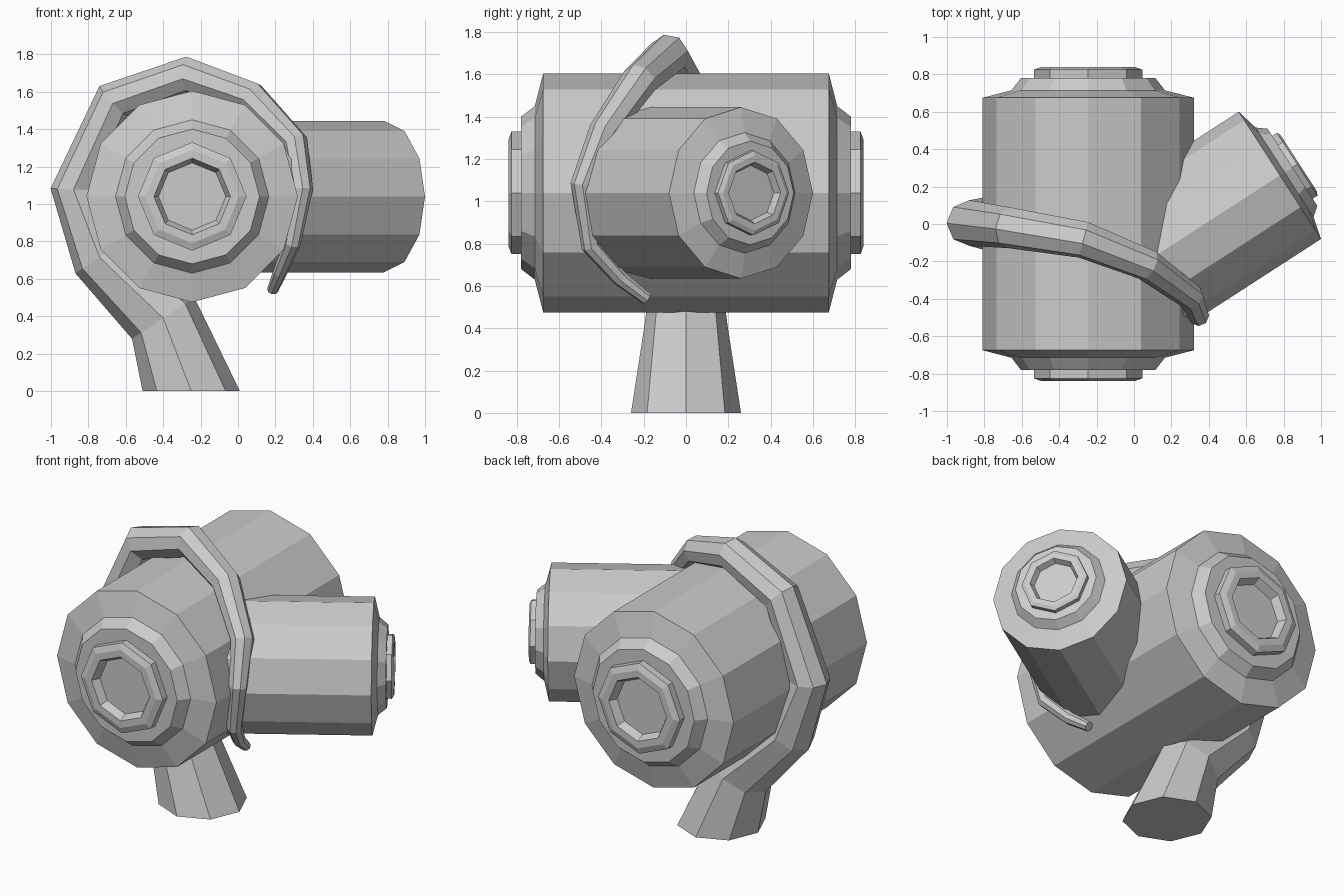
import bpy, bmesh, math
from mathutils import Vector, Matrix

if "Cube" in bpy.data.objects:
    bpy.data.objects.remove(bpy.data.objects["Cube"])

grey = bpy.data.materials.new("light grey")
grey.diffuse_color = (0.6, 0.6, 0.6, 1)
grey.use_nodes = True
grey.node_tree.nodes["Principled BSDF"].inputs["Base Color"].default_value = grey.diffuse_color


def loft(name, rings):
    """Skin a list of equal-length point rings and cap both ends."""
    bm = bmesh.new()
    loops = [[bm.verts.new(p) for p in ring] for ring in rings]
    n = len(loops[0])
    for a, b in zip(loops, loops[1:]):
        for i in range(n):
            j = (i + 1) % n
            bm.faces.new((a[i], a[j], b[j], b[i]))
    bm.faces.new(loops[0][::-1])
    bm.faces.new(loops[-1])
    bmesh.ops.recalc_face_normals(bm, faces=bm.faces)
    mesh = bpy.data.meshes.new(name)
    bm.to_mesh(mesh)
    bm.free()
    mesh.materials.append(grey)
    ob = bpy.data.objects.new(name, mesh)
    bpy.context.collection.objects.link(ob)
    return ob


def circle(center, u, v, r, sides):
    return [center + r * (math.cos(a) * u + math.sin(a) * v)
            for a in (2 * math.pi * i / sides for i in range(sides))]


def turned(name, center, axis, profile, sides):
    """Turn a (distance, radius) profile about an axis, one corner pointing up."""
    center, axis = Vector(center), Vector(axis).normalized()
    up = Vector((0, 0, 1))
    side = axis.cross(up)
    return loft(name, [circle(center + axis * d, up, side, r, sides) for d, r in profile])


# Large drum with stepped ends
MAIN = (-0.245, 0, 1.04)
half = [(0.675, 0.565), (0.715, 0.41), (0.78, 0.36)]
turned("main_drum", MAIN, (0, 1, 0),
       [(-d, r) for d, r in reversed(half)] + half, 12)

# Octagonal hubs with a recessed centre, front and back
hub = [(0.70, 0.29), (0.825, 0.29), (0.84, 0.25), (0.84, 0.205), (0.79, 0.18)]
for label, s in (("front", -1), ("back", 1)):
    turned(label + "_hub", MAIN, (0, s, 0), hub, 8)

# Smaller drum branching off to the right, with its own hub
SIDE, DIRECTION = (0.78, 0.26, 1.04), (0.84, 0.543, 0)
turned("side_drum", SIDE, DIRECTION,
       [(-0.9, 0.405), (0, 0.405), (0.03, 0.285), (0.08, 0.245)], 12)
turned("side_hub", SIDE, DIRECTION,
       [(0.02, 0.20), (0.11, 0.20), (0.12, 0.178), (0.12, 0.146), (0.085, 0.13)], 8)

# Tapering stand that rises from the foot and curls around the drum: x, y, z, radius
path = [(-0.25, 0, 0, 0.26), (-0.40, 0, 0.39, 0.20), (-0.74, 0, 0.715, 0.155),
        (-0.88, 0.005, 1.08, 0.122), (-0.666, -0.02, 1.55, 0.11),
        (-0.27, -0.085, 1.69, 0.10), (0.073, -0.22, 1.57, 0.086),
        (0.305, -0.39, 1.33, 0.07), (0.345, -0.49, 1.08, 0.056),
        (0.29, -0.45, 0.79, 0.046), (0.225, -0.31, 0.635, 0.038),
        (0.185, -0.185, 0.54, 0.03)]
pts = [Vector(p[:3]) for p in path]
tangent = Vector((0, 0, 1))
u = Vector((1, 0, 0))
rings = []
for i, p in enumerate(pts):
    t = tangent
    if i:
        t = (p - pts[i - 1]).normalized()
        if i + 1 < len(pts):
            t = (t + (pts[i + 1] - p).normalized()).normalized()
    u = tangent.rotation_difference(t) @ u
    tangent = t
    rings.append(circle(p, u, t.cross(u), path[i][3], 8))
loft("curled_stand", rings)
